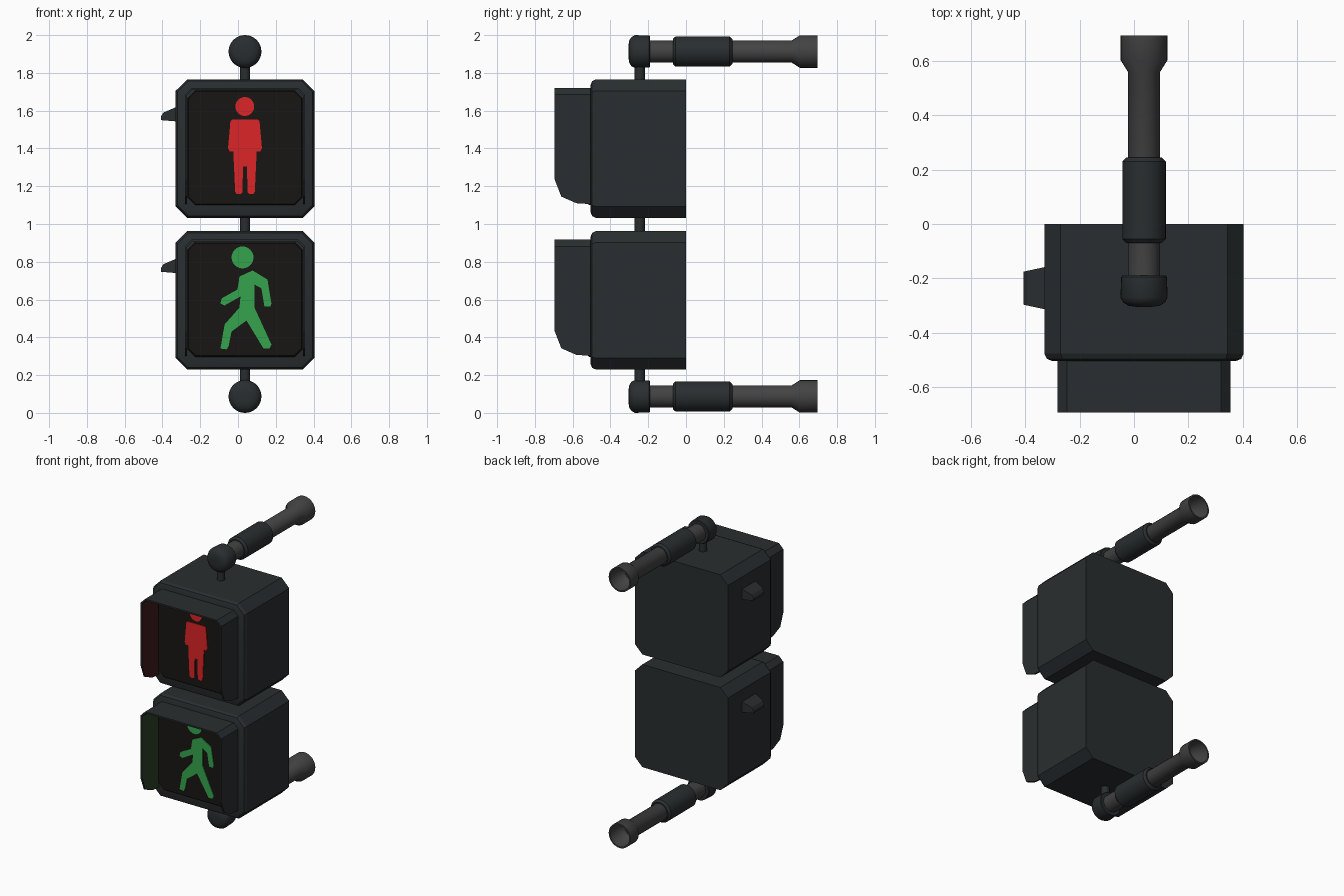
import bpy, bmesh, math

if "Cube" in bpy.data.objects:
    bpy.data.objects.remove(bpy.data.objects["Cube"])

CX = 0.037          # axis shared by housings and brackets
STEP = -0.803       # lower lamp offset from the upper lamp


def material(name, r, g, b):
    m = bpy.data.materials.new(name)
    m.diffuse_color = (r, g, b, 1)
    m.use_nodes = True
    m.node_tree.nodes["Principled BSDF"].inputs["Base Color"].default_value = m.diffuse_color
    return m


SHELL = material("dark_shell", 0.022, 0.027, 0.029)
TUBE = material("grey_tube", 0.055, 0.055, 0.055)
PANEL = material("black_panel", 0.009, 0.008, 0.007)
RED = material("red_light", 0.72, 0.018, 0.02)
GREEN = material("green_light", 0.035, 0.37, 0.075)
RED_GLOW = material("red_glow", 0.045, 0.011, 0.011)
GREEN_GLOW = material("green_glow", 0.022, 0.05, 0.021)


def make(name, verts, faces, mats, smooth=None, recalc=True):
    me = bpy.data.meshes.new(name)
    me.from_pydata(verts, [], faces)
    if recalc:
        bm = bmesh.new()
        bm.from_mesh(me)
        bmesh.ops.remove_doubles(bm, verts=bm.verts, dist=1e-5)
        bmesh.ops.recalc_face_normals(bm, faces=bm.faces)
        bm.to_mesh(me)
        bm.free()
    for m in mats:
        me.materials.append(m)
    if smooth:
        me.shade_smooth()
        me.set_sharp_from_angle(angle=math.radians(smooth))
    ob = bpy.data.objects.new(name, me)
    bpy.context.collection.objects.link(ob)
    return ob


def loft(name, rings, mat, smooth=None):
    """Closed solid through rings with equal point counts."""
    n = len(rings[0])
    verts = [p for r in rings for p in r]
    faces = [tuple(range(n)), tuple(range(len(verts) - n, len(verts)))]
    for k in range(len(rings) - 1):
        a, b = k * n, (k + 1) * n
        faces += [(a + i, a + (i + 1) % n, b + (i + 1) % n, b + i) for i in range(n)]
    return make(name, verts, faces, [mat], smooth)


def prism(name, pts, y0, y1, mat):
    return loft(name, [[(x, y, z) for x, z in pts] for y in (y0, y1)], mat)


def octagon(hw, z0, z1, c, y):
    """Rectangle with cut corners, facing y."""
    a, b = CX - hw, CX + hw
    return [(x, y, z) for x, z in (
        (a + c, z0), (b - c, z0), (b, z0 + c), (b, z1 - c),
        (b - c, z1), (a + c, z1), (a, z1 - c), (a, z0 + c))]


def circle(cx, cz, r, n=32):
    return [(cx + r * math.cos(2 * math.pi * i / n),
             cz + r * math.sin(2 * math.pi * i / n)) for i in range(n)]


def turned(name, profile, cz, mat, n=32):
    """Solid turned about a y-directed axis from (y, radius) pairs."""
    rings = [[(x, y, z) for x, z in circle(CX, cz, r, n)] for y, r in profile]
    return loft(name, rings, mat, 35)


def rod(name, z0, z1):
    rings = [[(x, y - 0.245, z) for x, y in circle(CX, 0, 0.027, 20)] for z in (z0, z1)]
    return loft(name, rings, SHELL, 35)


def hood(name, dz, glow):
    # side wall outline (y, z), then cut corners and a flat top
    side = [(-0.5, 1.105), (-0.58, 1.11), (-0.66, 1.145),
            (-0.695, 1.235), (-0.695, 1.685), (-0.5, 1.685)]
    xl, xr, c = CX - 0.318, CX + 0.318, 0.035
    left = [(xl, y, z + dz) for y, z in side]
    right = [(xr, y, z + dz) for y, z in side]
    top = [(x, y, 1.72 + dz) for x in (xl + c, xr - c) for y in (-0.695, -0.5)]
    faces = [(0, 1, 2, 3, 4, 5), (11, 10, 9, 8, 7, 6),
             (5, 4, 12, 13), (13, 12, 14, 15), (15, 14, 10, 11)]
    ob = make(name, left + right + top, faces, [SHELL, glow], recalc=False)
    m = ob.modifiers.new("thickness", 'SOLIDIFY')
    m.thickness, m.offset, m.material_offset = 0.012, -1, 1


# Two lamp units
for tag, dz, glow in (("upper", 0, RED_GLOW), ("lower", STEP, GREEN_GLOW)):
    z0, z1 = 1.033 + dz, 1.765 + dz
    loft(tag + "_housing", [
        octagon(0.367, z0, z1, 0.06, 0),
        octagon(0.367, z0, z1, 0.06, -0.478),
        octagon(0.358, z0 + 0.009, z1 - 0.009, 0.057, -0.497),
        octagon(0.338, z0 + 0.029, z1 - 0.029, 0.05, -0.505)], SHELL, 25)
    loft(tag + "_lens", [
        octagon(0.304, 1.1 + dz, 1.707 + dz, 0.04, -0.5),
        octagon(0.304, 1.1 + dz, 1.707 + dz, 0.04, -0.512),
        octagon(0.298, 1.106 + dz, 1.701 + dz, 0.037, -0.52)], PANEL)
    hood(tag + "_hood", dz, glow)

    # side latch, tapering outward
    latch = [(-0.325, 1.62), (-0.395, 1.59), (-0.408, 1.57), (-0.408, 1.55), (-0.325, 1.543)]
    taper = [0, 0.015, 0.018, 0.018, 0]
    loft(tag + "_latch", [
        [(x, y + s * t, z + dz) for (x, z), t in zip(latch, taper)]
        for y, s in ((-0.315, 1), (-0.158, -1))], SHELL)

# Standing figure, mirrored half outline
half = [(0.01, 1.305), (0.014, 1.168), (0.021, 1.16), (0.045, 1.16), (0.052, 1.17),
        (0.062, 1.385), (0.08, 1.383), (0.09, 1.4), (0.077, 1.545), (0.068, 1.553)]
body = [(CX + x, z) for x, z in half] + [(CX - x, z) for x, z in reversed(half)]
prism("standing_figure_body", body, -0.518, -0.525, RED)
prism("standing_figure_head", circle(0.036, 1.622, 0.05), -0.518, -0.525, RED)

# Walking figure
walk = [(0.008, 0.722), (0.077, 0.754), (0.156, 0.706), (0.177, 0.579), (0.172, 0.563),
        (0.14, 0.563), (0.124, 0.659), (0.087, 0.68), (0.087, 0.558), (0.177, 0.362),
        (0.167, 0.341), (0.135, 0.341), (0.045, 0.489), (-0.034, 0.431), (-0.05, 0.352),
        (-0.061, 0.336), (-0.093, 0.341), (-0.071, 0.468), (0.008, 0.558), (0.013, 0.616),
        (-0.071, 0.569), (-0.093, 0.579), (-0.087, 0.606), (-0.003, 0.653)]
prism("walking_figure_body", walk, -0.518, -0.525, GREEN)
prism("walking_figure_head", circle(0.024, 0.823, 0.058), -0.518, -0.525, GREEN)

# Connecting rods
rod("top_rod", 1.76, 1.86)
rod("middle_rod", 0.96, 1.035)
rod("bottom_rod", 0.14, 0.235)

# Mounting arms at top and bottom
for tag, z in (("top", 1.913), ("bottom", 0.087)):
    turned(tag + "_arm_cap", [(-0.305, 0.03), (-0.301, 0.058), (-0.289, 0.077), (-0.27, 0.087),
                              (-0.195, 0.084), (-0.19, 0.08)], z, SHELL)
    turned(tag + "_arm_tube", [(-0.2, 0.059), (0.56, 0.059), (0.603, 0.086), (0.695, 0.086),
                               (0.695, 0.076), (0.61, 0.074), (0.57, 0.045)], z, TUBE)
    turned(tag + "_arm_sleeve", [(-0.07, 0.066), (-0.055, 0.08), (0.23, 0.08),
                                 (0.245, 0.066)], z, SHELL)
